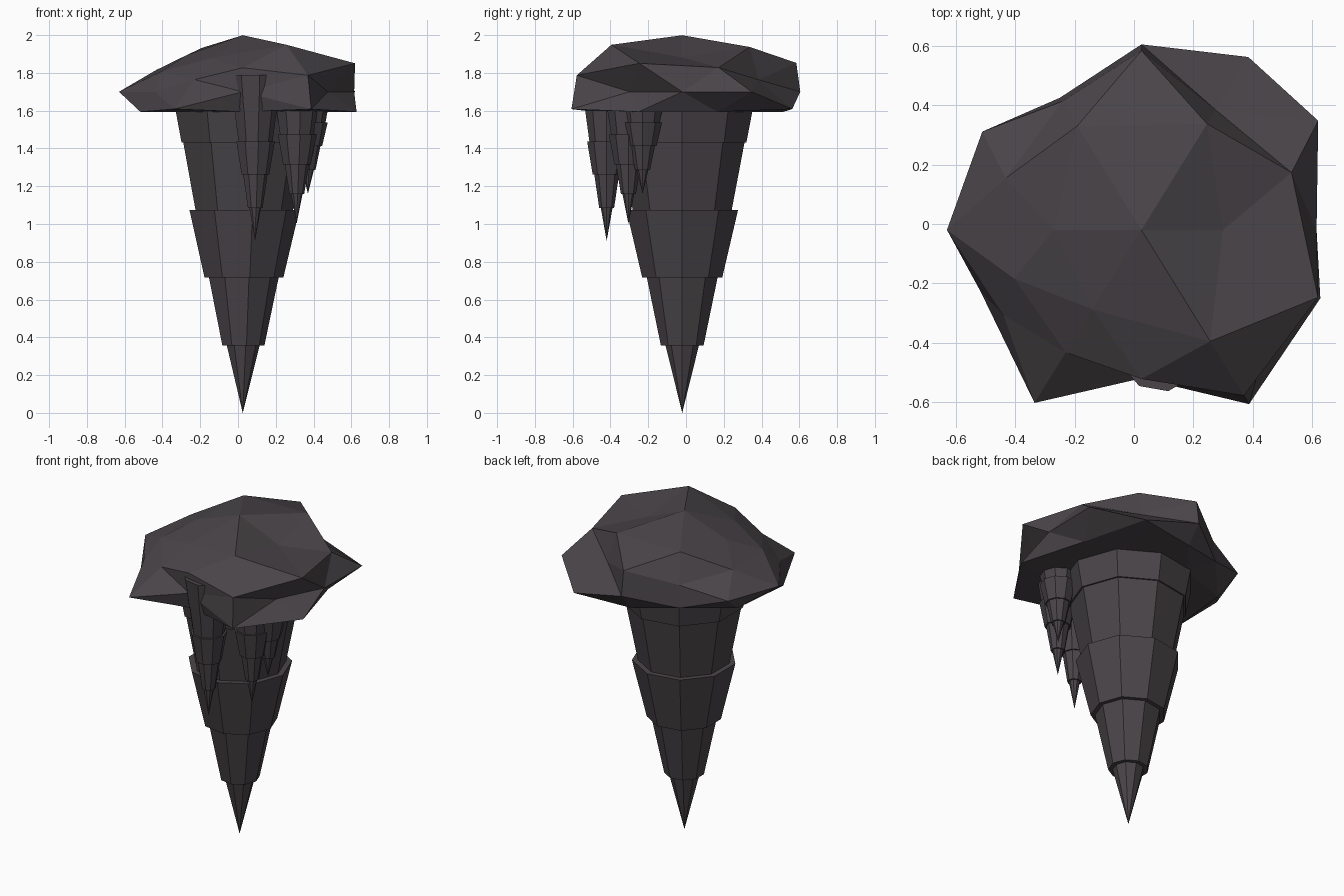
import bpy, bmesh, math
from itertools import product
from mathutils import Vector

if "Cube" in bpy.data.objects:
    bpy.data.objects.remove(bpy.data.objects["Cube"], do_unlink=True)

stone = bpy.data.materials.new("dark_stone")
stone.use_nodes = True
colour = (0.068, 0.059, 0.066, 1)
stone.diffuse_color = colour
bsdf = stone.node_tree.nodes["Principled BSDF"]
bsdf.inputs["Base Color"].default_value = colour
bsdf.inputs["Roughness"].default_value = 0.9


def finish(bm, name):
    bmesh.ops.recalc_face_normals(bm, faces=bm.faces)
    mesh = bpy.data.meshes.new(name)
    bm.to_mesh(mesh)
    bm.free()
    mesh.materials.append(stone)
    obj = bpy.data.objects.new(name, mesh)
    bpy.context.collection.objects.link(obj)
    return obj


# Stepped spike: five tapering tiers, all ending at the same height inside the cap
TOP = 1.79
SIDES = 9
PROFILE = [(0.09, 0.358), (0.115, 0.358), (0.19, 0.716), (0.215, 0.716), (0.3, 1.074),
           (0.266, 1.074), (0.335, 1.432), (0.345, 1.432), (0.415, TOP)]


def spike(name, x, y, tip, width):
    bm = bmesh.new()
    stretch = (TOP - tip) / TOP
    point = bm.verts.new((x, y, tip))
    previous = None
    for radius, height in PROFILE:
        ring = []
        for i in range(SIDES):
            a = math.tau * i / SIDES
            ring.append(bm.verts.new((x + radius * width * math.cos(a),
                                      y + radius * width * math.sin(a),
                                      tip + height * stretch)))
        for i in range(SIDES):
            j = (i + 1) % SIDES
            if previous:
                bm.faces.new((previous[i], previous[j], ring[j], ring[i]))
            else:
                bm.faces.new((point, ring[j], ring[i]))
        previous = ring
    bm.faces.new(previous)
    return finish(bm, name)


spike("main_stalactite", 0.025, -0.02, 0, 1)
spike("front_stalactite", 0.09, -0.42, 0.91, 0.35)
spike("middle_stalactite", 0.31, -0.305, 1.0, 0.35)
spike("side_stalactite", 0.37, -0.23, 1.16, 0.35)

# Rock cap: faceted ball with uneven radii, squashed, with a flat underside.
# Each family of directions is repeated over its signs, plus before minus.
phi = (1 + math.sqrt(5)) / 2
FAMILIES = [
    ((1, 0, phi), (.523, .6, .56, .6)),
    ((0, phi, 1), (.71, .63, .59, .55)),
    ((phi, 1, 0), (.7, .53, .63, .546)),
    ((1, 0, 0), (.59, .655)),
    ((0, 1, 0), (.625, .5)),
    ((0, 0, 1), (.73, .6)),
    ((1, phi, phi + 1), (.715, .6, .75, .6, .7, .6, .535, .6)),
    ((phi, phi + 1, 1), (.5, .72, .69, .725, .535, .55, .51, .72)),
    ((phi + 1, 1, phi), (.625, .6, .735, .745, .565, .62, .53, .67)),
]
CENTRE = Vector((0.025, -0.02, 1.7))
SQUASH = 0.41
UNDERSIDE = 1.594

bm = bmesh.new()
radii = {}
for direction, sizes in FAMILIES:
    choices = [(1, -1) if c else (1,) for c in direction]
    for signs, size in zip(product(*choices), sizes):
        unit = Vector([c * s for c, s in zip(direction, signs)]).normalized()
        radii[bm.verts.new(unit)] = size
bmesh.ops.convex_hull(bm, input=bm.verts[:])
for vert, size in radii.items():
    vert.co = CENTRE + Vector((vert.co.x, vert.co.y, vert.co.z * SQUASH)) * size
    vert.co.z = max(vert.co.z, UNDERSIDE)
finish(bm, "rock_cap")
